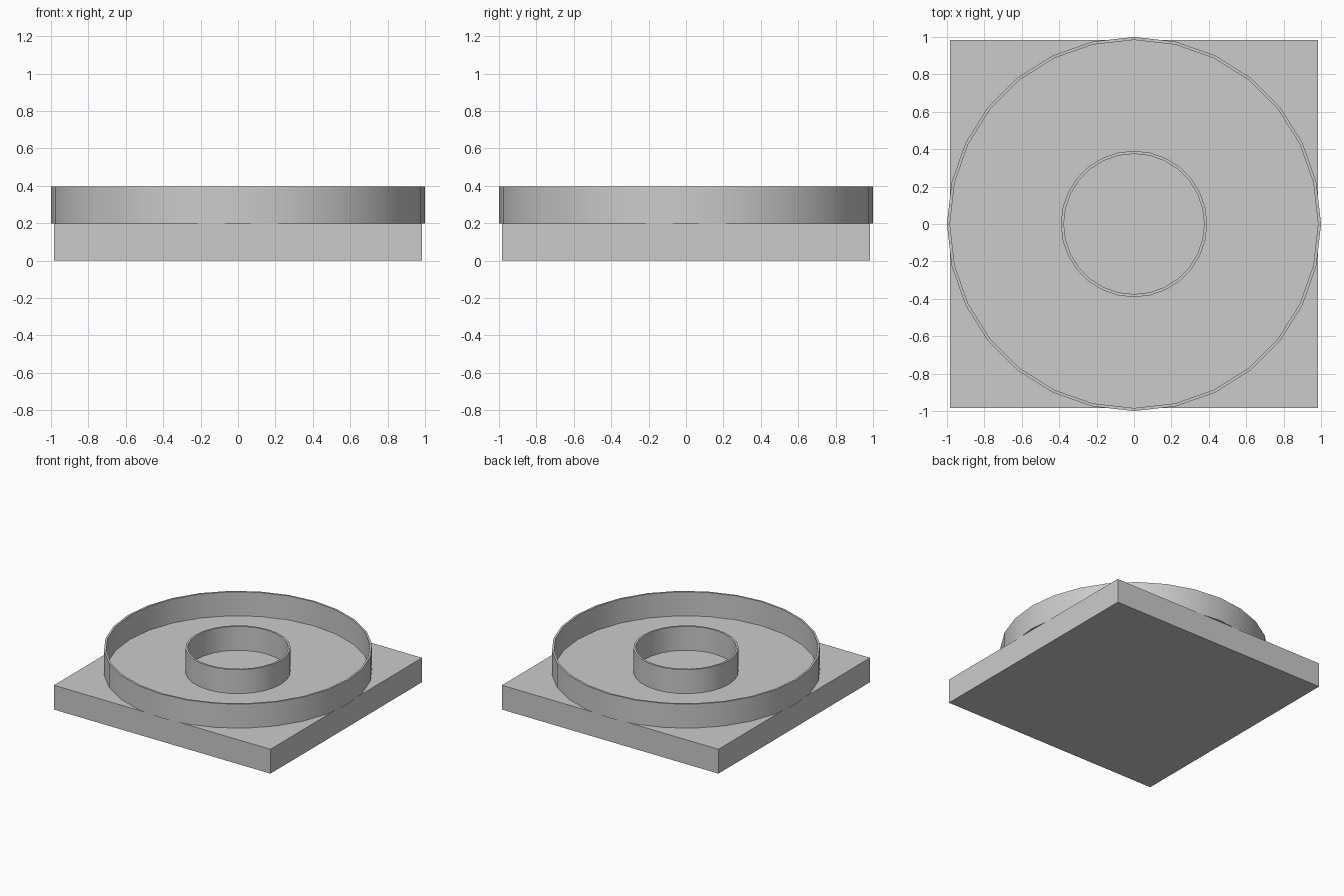
import bpy, bmesh
from math import sin, cos, pi, radians

if "Cube" in bpy.data.objects:
    bpy.data.objects.remove(bpy.data.objects["Cube"])

SIDES = 28


def add_object(name, bm):
    bmesh.ops.recalc_face_normals(bm, faces=bm.faces)
    mesh = bpy.data.meshes.new(name)
    bm.to_mesh(mesh)
    bm.free()
    obj = bpy.data.objects.new(name, mesh)
    bpy.context.collection.objects.link(obj)
    return obj


def ring(name, outer, inner, z0, z1):
    # rectangular wall section swept around z
    bm = bmesh.new()
    section = [(outer, z0), (outer, z1), (inner, z1), (inner, z0)]
    loops = [[bm.verts.new((r * cos(2 * pi * i / SIDES), r * sin(2 * pi * i / SIDES), z))
              for r, z in section] for i in range(SIDES)]
    for i in range(SIDES):
        a, b = loops[i], loops[(i + 1) % SIDES]
        for j in range(4):
            k = (j + 1) % 4
            bm.faces.new((a[j], b[j], b[k], a[k]))
    obj = add_object(name, bm)
    bpy.ops.object.select_all(action='DESELECT')
    obj.select_set(True)
    bpy.context.view_layer.objects.active = obj
    bpy.ops.object.shade_smooth_by_angle(angle=radians(30))
    return obj


# square base slab
bm = bmesh.new()
bmesh.ops.create_cube(bm, size=1)
for v in bm.verts:
    v.co.x *= 1.968
    v.co.y *= 1.968
    v.co.z = (v.co.z + 0.5) * 0.2
add_object("base_slab", bm)

# thin upright walls
ring("outer_wall", 1.0, 0.984, 0.2, 0.397)
ring("inner_wall", 0.391, 0.375, 0.2, 0.397)
